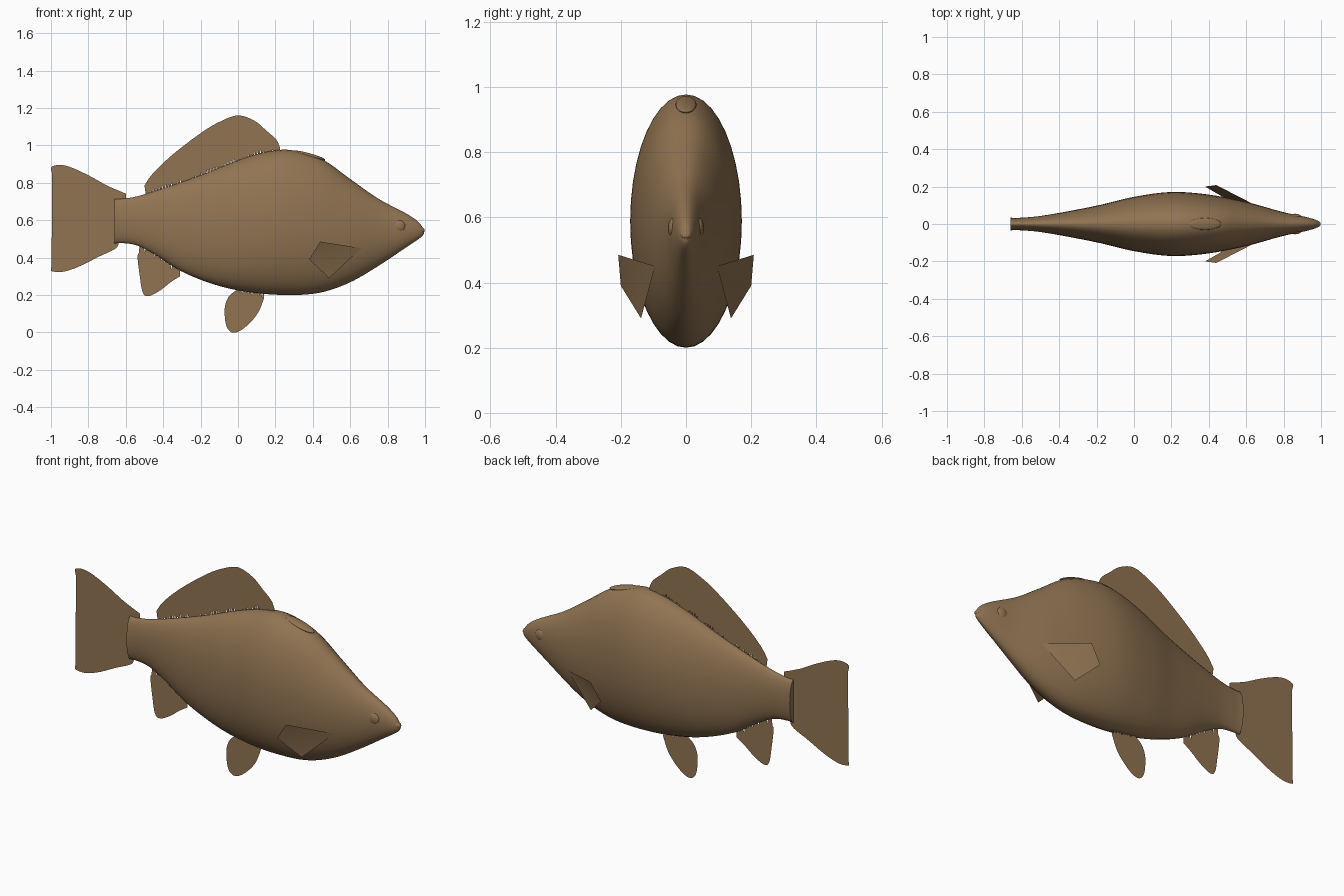
import bpy, bmesh, math, random
from mathutils import Vector

if "Cube" in bpy.data.objects:
    bpy.data.objects.remove(bpy.data.objects["Cube"])

random.seed(4)


def material(name, rgb):
    m = bpy.data.materials.new(name)
    m.diffuse_color = (*rgb, 1)
    m.use_nodes = True
    m.node_tree.nodes["Principled BSDF"].inputs["Base Color"].default_value = m.diffuse_color
    return m


BROWN = material("bronze_brown", (0.285, 0.175, 0.085))


def finish(name, bm, smooth=True, angle=40):
    me = bpy.data.meshes.new(name)
    bm.to_mesh(me)
    bm.free()
    me.materials.append(BROWN)
    ob = bpy.data.objects.new(name, me)
    bpy.context.collection.objects.link(ob)
    if smooth:
        bpy.ops.object.select_all(action='DESELECT')
        ob.select_set(True)
        bpy.context.view_layer.objects.active = ob
        bpy.ops.object.shade_smooth_by_angle(angle=math.radians(angle))
    return ob


def hermite(keys, x):
    """Smooth curve through (x, value) keys."""
    n = len(keys)

    def slope(i):
        a, b = keys[max(i - 1, 0)], keys[min(i + 1, n - 1)]
        return (b[1] - a[1]) / (b[0] - a[0])
    i = max(j for j in range(n - 1) if j == 0 or keys[j][0] <= x)
    (x0, v0), (x1, v1) = keys[i], keys[i + 1]
    h = x1 - x0
    t = min(max((x - x0) / h, 0), 1)
    return ((2*t**3 - 3*t*t + 1) * v0 + (t**3 - 2*t*t + t) * h * slope(i)
            + (3*t*t - 2*t**3) * v1 + (t**3 - t*t) * h * slope(i + 1))


TOP = [(-.66, .71), (-.55, .725), (-.4, .77), (-.2, .84), (0, .92), (.15, .965), (.28, .975),
       (.45, .925), (.6, .82), (.75, .715), (.9, .635), (.96, .595), (.985, .565), (.995, .54)]
BOTTOM = [(-.66, .48), (-.55, .468), (-.45, .42), (-.3, .325), (-.1, .248), (.1, .21), (.3, .2),
          (.45, .215), (.6, .268), (.75, .355), (.9, .455), (.96, .495), (.985, .515), (.995, .53)]
WIDTH = [(-.66, .03), (-.5, .043), (-.2, .098), (0, .145), (.2, .171), (.4, .157),
         (.6, .118), (.8, .063), (.9, .042), (.96, .026), (.985, .015), (.995, .004)]

# Body: lofted ellipses, with a thin collar at the tail end
bm = bmesh.new()
SEG = 40
stations = [-.66 + 1.6 * i / 64 for i in range(65)] + [.955, .97, .98, .988, .995]
rings = []
for k, x in enumerate(stations):
    t, b, w = (hermite(c, x) for c in (TOP, BOTTOM, WIDTH))
    grow = .004 if k == 0 else 0
    mid, hh = (t + b) / 2, (t - b) / 2 + grow
    rings.append([bm.verts.new((x, (w + grow) * math.cos(a), mid + hh * math.sin(a)))
                  for a in (2 * math.pi * s / SEG for s in range(SEG))])
for r, q in zip(rings, rings[1:]):
    for s in range(SEG):
        n = (s + 1) % SEG
        bm.faces.new((r[s], r[n], q[n], q[s]))
bm.faces.new(rings[0])
bm.faces.new(rings[-1])
bmesh.ops.recalc_face_normals(bm, faces=bm.faces)
finish("body", bm)


def ellipsoid(name, centre, size, tilt=0):
    bm = bmesh.new()
    bmesh.ops.create_uvsphere(bm, u_segments=24, v_segments=12, radius=1)
    ob = finish(name, bm)
    ob.location, ob.scale, ob.rotation_euler = centre, size, (0, tilt, 0)


# Lips, eyes and crown bump
ellipsoid("upper_lip", (.975, 0, .55), (.025, .019, .016), .5)
ellipsoid("lower_lip", (.968, 0, .517), (.02, .015, .012), -.5)
for side, label in ((-1, "right"), (1, "left")):
    ellipsoid(label + "_eye", (.86, side * .037, .567), (.035, .018, .033))
ellipsoid("crown_bump", (.38, 0, .946), (.09, .032, .012), .27)


def spline(pts, steps=6):
    out = []
    for i in range(len(pts) - 1):
        p = [Vector(pts[min(max(j, 0), len(pts) - 1)]) for j in range(i - 1, i + 3)]
        for k in range(steps):
            t = k / steps
            out.append(.5 * (2*p[1] + (p[2] - p[0])*t + (2*p[0] - 5*p[1] + 4*p[2] - p[3])*t*t
                             + (3*p[1] - p[0] - 3*p[2] + p[3])*t**3))
    return out + [Vector(pts[-1])]


def fringe(x0, x1, curve, out, n):
    """Ragged root line that dips in and out of the body."""
    pts = []
    for i in range(n + 1):
        x = x0 + (x1 - x0) * i / n
        off = random.uniform(.0, .022) if i % 2 else -.025
        pts.append(Vector((x, hermite(curve, x) + out * off)))
    return pts


def fin(name, outline):
    bm = bmesh.new()
    f = bm.faces.new([bm.verts.new((p[0], 0, p[1])) for p in outline])
    bmesh.ops.triangulate(bm, faces=[f], ngon_method='EAR_CLIP')
    finish(name, bm, False)


# Flat fins on the centre line
fin("dorsal_fin", spline([(-.5, .785), (-.455, .85), (-.35, .95), (-.2, 1.065), (-.1, 1.125), (0, 1.16),
                          (.09, 1.13), (.15, 1.08), (.205, 1.03), (.225, .985)])
    + fringe(.224, -.49, TOP, 1, 90))
fin("anal_fin", spline([(-.31, .3), (-.36, .268), (-.42, .222), (-.48, .194), (-.51, .215),
                        (-.525, .3), (-.537, .4), (-.53, .425)])
    + fringe(-.525, -.312, BOTTOM, -1, 24))
fin("pelvic_fin", spline([(.14, .185), (.11, .11), (.065, .052), (.01, .008), (-.035, .001),
                          (-.064, .04), (-.071, .13), (-.05, .19), (-.01, .225)])
    + fringe(-.005, .138, BOTTOM, -1, 16))
upper = [(-.6, .742), (-.7, .785), (-.8, .84), (-.9, .885), (-.96, .895), (-1, .88),
         (-.985, .835), (-.945, .755), (-.9, .67), (-.872, .612)]
lower = [(-.872, .612), (-.91, .53), (-.96, .43), (-1, .343), (-.985, .325), (-.93, .325),
         (-.85, .352), (-.75, .402), (-.65, .452), (-.64, .5)]
fin("tail_fin", spline(upper) + spline(lower)[1:] + [Vector((-.6, .6))])

# Pectoral fins: curved four-cornered sheets, mirrored
for side, label in ((-1, "right"), (1, "left")):
    bm = bmesh.new()
    corners = [(.66, .095, .45), (.44, .208, .485), (.38, .2, .39), (.487, .138, .29)]
    f = bm.faces.new([bm.verts.new((x, side * y, z)) for x, y, z in corners])
    bmesh.ops.subdivide_edges(bm, edges=bm.edges[:], cuts=5, use_grid_fill=True)
    finish(label + "_pectoral_fin", bm)
